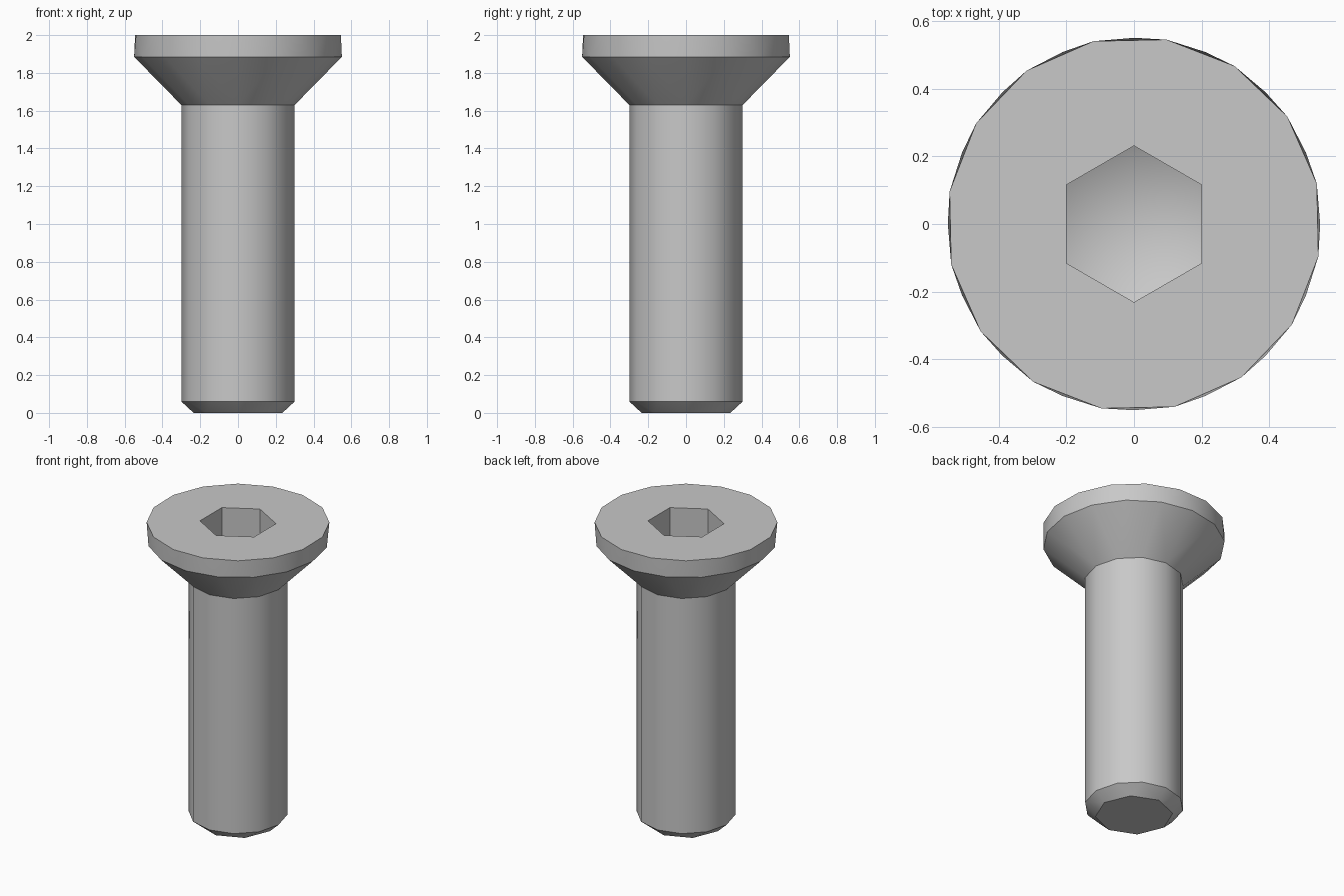
import bpy, bmesh
from math import radians, cos, sin

cube = bpy.data.objects.get("Cube")
if cube:
    bpy.data.objects.remove(cube, do_unlink=True)

steel = bpy.data.materials.new("grey steel")
steel.use_nodes = True
colour = (0.58, 0.58, 0.58, 1)
steel.diffuse_color = colour
steel.node_tree.nodes["Principled BSDF"].inputs["Base Color"].default_value = colour

bm = bmesh.new()


def ring(sides, radius, z, phase=0.0):
    """Circle of vertices, with the angle of each kept for bridging."""
    angles = [phase + 360 * i / sides for i in range(sides + 1)]
    verts = [bm.verts.new((radius * cos(radians(a)), radius * sin(radians(a)), z))
             for a in angles[:-1]]
    return verts, angles


def bridge(lower, upper, smooth=True):
    """Join two rings with any number of sides by a strip of triangles."""
    (a, ta), (b, tb) = lower, upper
    n, m = len(a), len(b)
    i = j = 0
    while i < n or j < m:
        step_a = j == m or (i < n and ta[i] + ta[i + 1] <= tb[j] + tb[j + 1])
        third = a[(i + 1) % n] if step_a else b[(j + 1) % m]
        face = bm.faces.new((a[i % n], third, b[j % m]))
        face.smooth = smooth
        i, j = (i + 1, j) if step_a else (i, j + 1)


# Rings from the tip up over the head and down into the socket
tip = ring(8, 0.235, 0)
shank_low = ring(12, 0.3, 0.06)
shank_top = ring(12, 0.3, 1.63)
rim_low = ring(16, 0.55, 1.885)
rim_top = ring(16, 0.553, 2, 12.5)
socket_top = ring(6, 0.231, 2, 30)
socket_low = ring(6, 0.231, 1.75, 30)
rings = [tip, shank_low, shank_top, rim_low, rim_top, socket_top, socket_low]

# Chamfered tip, shank, countersunk head and rim
bm.faces.new(tip[0][::-1])
bridge(tip, shank_low)
bridge(shank_low, shank_top)
bridge(shank_top, rim_low)
bridge(rim_low, rim_top)

# Flat top with a hexagonal socket and a conical floor
bridge(rim_top, socket_top, smooth=False)
bridge(socket_top, socket_low, smooth=False)
apex = bm.verts.new((0, 0, 1.63))
floor = socket_low[0]
for k in range(6):
    bm.faces.new((floor[k], floor[(k + 1) % 6], apex)).smooth = True

# Crisp edges along every ring
for verts, _ in rings:
    members = set(verts)
    for v in verts:
        for e in v.link_edges:
            if e.other_vert(v) in members:
                e.smooth = False

bmesh.ops.recalc_face_normals(bm, faces=bm.faces[:])
mesh = bpy.data.meshes.new("countersunk_bolt")
bm.to_mesh(mesh)
bm.free()
mesh.materials.append(steel)
bolt = bpy.data.objects.new("countersunk_bolt", mesh)
bpy.context.collection.objects.link(bolt)
